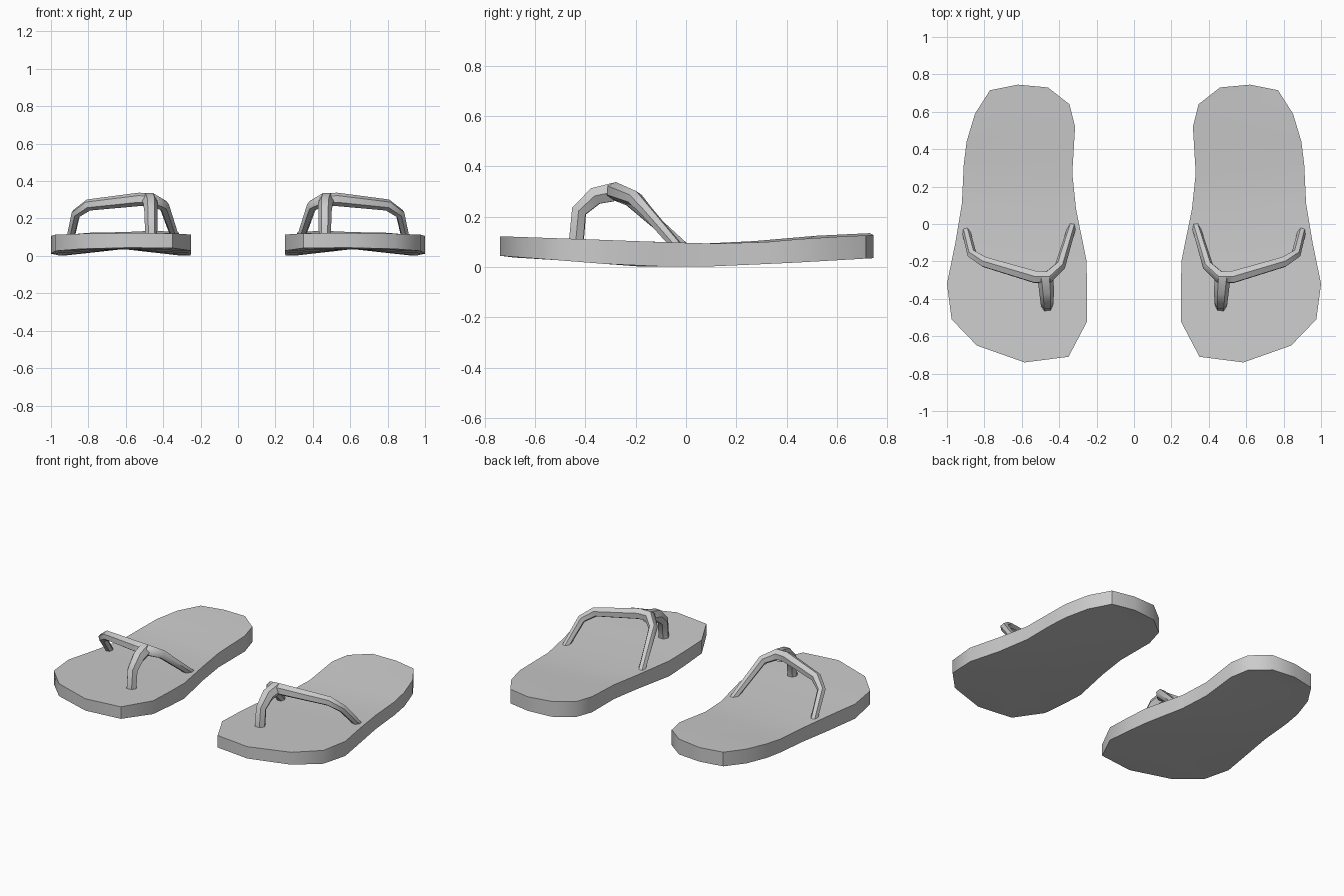
import bpy, bmesh

if "Cube" in bpy.data.objects:
    bpy.data.objects.remove(bpy.data.objects["Cube"])

# Paired outline points, toe to heel (right-hand sandal)
INNER = [(.35, -.71), (.25, -.52), (.25, -.34), (.255, -.19), (.31, .08),
         (.33, .27), (.315, .52), (.345, .64), (.46, .73)]
OUTER = [(.84, -.65), (.975, -.51), (1.0, -.32), (.955, -.10), (.92, .11),
         (.91, .32), (.895, .44), (.85, .59), (.77, .715)]
TOE, HEEL = (.585, -.74), (.62, .745)
TOP = [(-.75, .122), (-.4, .11), (0, .095), (.22, .09), (.5, .115), (.75, .127)]
BOTTOM = [(-.75, .045), (-.45, .022), (-.2, .002), (.1, .002), (.4, .015), (.75, .035)]


def height(table, y):
    for (y0, z0), (y1, z1) in zip(table, table[1:]):
        if y <= y1:
            return z0 + (z1 - z0) * (y - y0) / (y1 - y0)
    return table[-1][1]


def smooth(obj, angle):
    bpy.ops.object.select_all(action='DESELECT')
    obj.select_set(True)
    bpy.context.view_layer.objects.active = obj
    bpy.ops.object.shade_smooth_by_angle(angle=angle)


def make_sole(name, side):
    bm = bmesh.new()

    def layer(table, arch):
        def vert(p, z):
            return bm.verts.new((side * p[0], p[1], z))
        toe, heel = (vert(p, height(table, p[1])) for p in (TOE, HEEL))
        a = [vert(p, height(table, p[1]) + (.008 if p[1] > .2 and not arch else 0)) for p in INNER]
        b = [vert(p, height(table, p[1])) for p in OUTER]
        mid = []
        for p, q in zip(INNER, OUTER):
            m = ((p[0] + q[0]) / 2, (p[1] + q[1]) / 2)
            mid.append(vert(m, .037 if arch else height(table, m[1])))
        for i in range(len(a) - 1):
            bm.faces.new((a[i], mid[i], mid[i + 1], a[i + 1]))
            bm.faces.new((mid[i], b[i], b[i + 1], mid[i + 1]))
        for cap, k in ((toe, 0), (heel, -1)):
            bm.faces.new((cap, a[k], mid[k]))
            bm.faces.new((cap, mid[k], b[k]))
        return [toe] + b + [heel] + a[::-1]

    upper, lower = layer(TOP, False), layer(BOTTOM, True)
    n = len(upper)
    for i in range(n):
        j = (i + 1) % n
        bm.faces.new((lower[i], lower[j], upper[j], upper[i]))
    bmesh.ops.recalc_face_normals(bm, faces=bm.faces)
    mesh = bpy.data.meshes.new(name)
    bm.to_mesh(mesh)
    bm.free()
    obj = bpy.data.objects.new(name, mesh)
    bpy.context.collection.objects.link(obj)
    smooth(obj, .7)


def make_tube(name, points, side):
    curve = bpy.data.curves.new(name, 'CURVE')
    curve.dimensions = '3D'
    curve.bevel_depth = 1
    curve.bevel_resolution = 1
    curve.use_fill_caps = True
    spline = curve.splines.new('POLY')
    spline.points.add(len(points) - 1)
    for pt, (x, y, z, r) in zip(spline.points, points):
        pt.co = (side * x, y, z, 1)
        pt.radius = r
    obj = bpy.data.objects.new(name, curve)
    bpy.context.collection.objects.link(obj)
    bpy.ops.object.select_all(action='DESELECT')
    obj.select_set(True)
    bpy.context.view_layer.objects.active = obj
    bpy.ops.object.convert(target='MESH')
    smooth(bpy.context.object, 1.0)


# Strap paths: x, y, z, radius
STRAP = [(.90, -.03, .075, .022), (.867, -.16, .225, .026), (.80, -.203, .272, .031),
         (.53, -.283, .302, .036), (.46, -.285, .300, .036), (.395, -.225, .268, .029),
         (.33, -.01, .08, .022)]
POST = [(.475, -.275, .300, .042), (.467, -.36, .282, .040), (.465, -.425, .222, .034),
        (.465, -.437, .09, .033)]

for label, side in (("right", 1), ("left", -1)):
    make_sole(label + "_sole", side)
    make_tube(label + "_strap", STRAP, side)
    make_tube(label + "_toe_post", POST, side)
